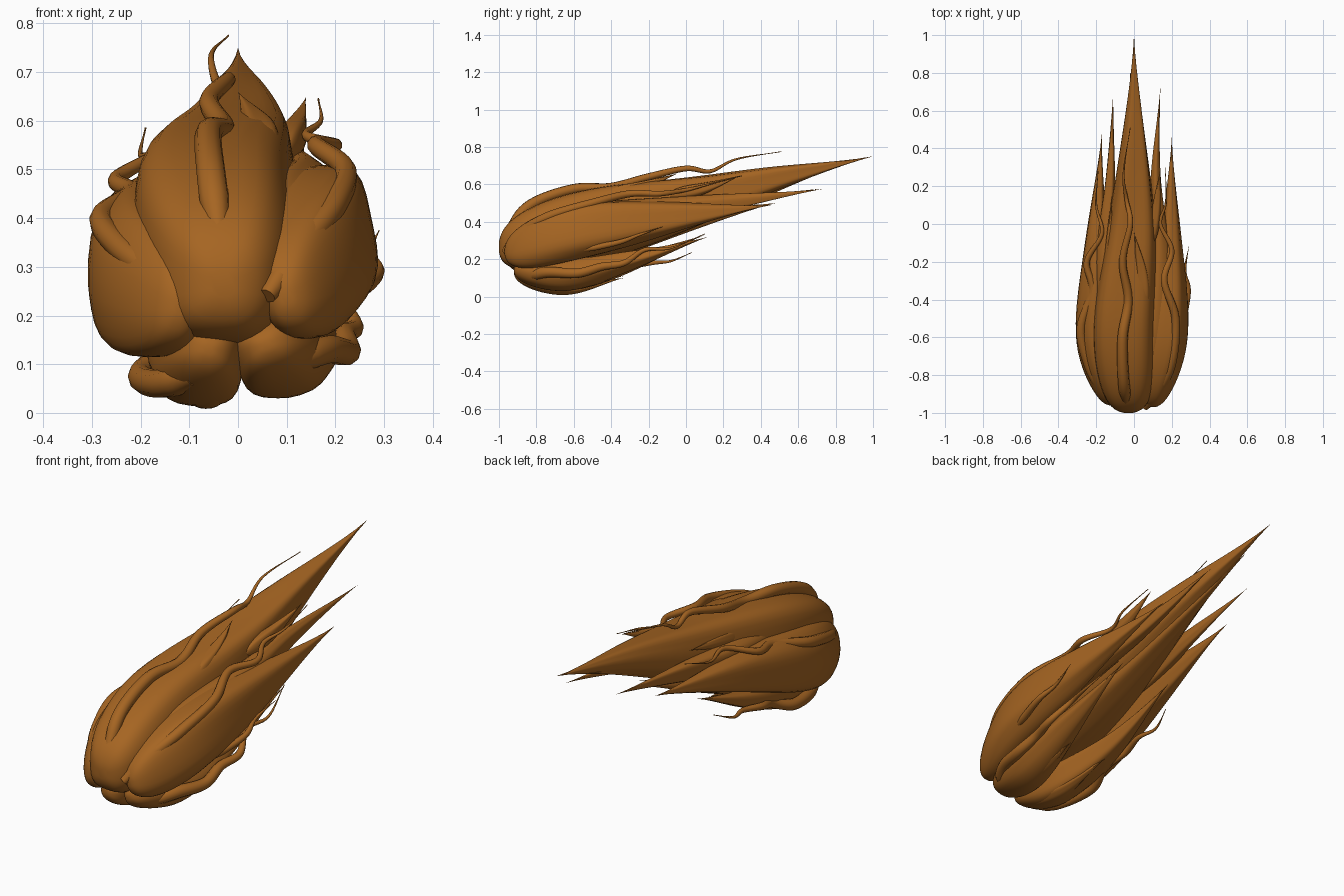
import bpy, bmesh, math
from mathutils import Vector

cube = bpy.data.objects.get("Cube")
if cube:
    bpy.data.objects.remove(cube, do_unlink=True)

brown = bpy.data.materials.new("warm_brown")
brown.use_nodes = True
colour = (0.38, 0.13, 0.016, 1)
brown.diffuse_color = colour
brown.node_tree.nodes["Principled BSDF"].inputs["Base Color"].default_value = colour

SIDES = 32
RINGS = 36


def along(points, u):
    """Smooth curve passing through all the points, u from 0 to 1."""
    points = [Vector(p) for p in points]
    last = len(points) - 1
    i = min(int(u * last), last - 1)
    f = u * last - i
    b, c = points[i], points[i + 1]
    a = points[i - 1] if i > 0 else b * 2 - c
    d = points[i + 2] if i + 2 <= last else c * 2 - b
    return b + (c - a) * (f / 2) + (a * 2 - b * 5 + c * 4 - d) * (f * f / 2) \
        + (b * 3 - a - c * 3 + d) * (f ** 3 / 2)


def swell(t, blunt, taper):
    """Thickness along a lock: rounded root, long pointed tip, peak of one."""
    peak = blunt / (blunt + taper)
    return (t ** blunt * (1 - t) ** taper) / (peak ** blunt * (1 - peak) ** taper)


def finish(obj):
    bpy.ops.object.select_all(action='DESELECT')
    obj.select_set(True)
    bpy.context.view_layer.objects.active = obj
    if obj.type == 'CURVE':
        bpy.ops.object.convert(target='MESH')
    bpy.ops.object.shade_smooth_by_angle(angle=math.radians(40))


def lock(name, width, height, *path, blunt=0.42, taper=1.4, lean=0.0, phase=0.0, box=0.8):
    """Tapering lock lofted from softly ridged, slightly boxy sections."""
    bm = bmesh.new()
    rings = []
    root, tip = path[0][1], path[-1][1]
    for k in range(RINGS + 1):
        centre = along(path, (k / RINGS) ** 1.6)
        t = min(max((centre.y - root) / (tip - root), 0.0005), 0.9995)
        size = swell(t, blunt, taper)
        ring = []
        for s in range(SIDES):
            angle = math.tau * s / SIDES
            ridge = 1 + 0.06 * t ** 0.5 * math.cos(5 * angle + 4 * t + phase)
            c, d = math.cos(angle), math.sin(angle)
            x = math.copysign(abs(c) ** box, c) * width * size * ridge
            z = math.copysign(abs(d) ** box, d) * height * size * ridge
            turned = Vector((x * math.cos(lean) - z * math.sin(lean), 0,
                             x * math.sin(lean) + z * math.cos(lean)))
            ring.append(bm.verts.new(centre + turned))
        rings.append(ring)
    for low, high in zip(rings, rings[1:]):
        for s in range(SIDES):
            n = (s + 1) % SIDES
            bm.faces.new((low[s], low[n], high[n], high[s]))
    bm.faces.new(rings[0])
    bm.faces.new(rings[-1])
    bmesh.ops.recalc_face_normals(bm, faces=bm.faces)
    mesh = bpy.data.meshes.new(name)
    bm.to_mesh(mesh)
    bm.free()
    mesh.materials.append(brown)
    obj = bpy.data.objects.new(name, mesh)
    bpy.context.collection.objects.link(obj)
    finish(obj)


def strand(name, radius, *path):
    """Thin wavy strand, narrowed at the root and pointed at the tip."""
    curve = bpy.data.curves.new(name, 'CURVE')
    curve.dimensions = '3D'
    curve.bevel_depth = radius
    curve.bevel_resolution = 3
    curve.use_fill_caps = True
    spline = curve.splines.new('POLY')
    steps = 8 * (len(path) - 1)
    spline.points.add(steps)
    for k, point in enumerate(spline.points):
        u = k / steps
        point.co = (*along(path, u), 1)
        point.radius = max(0.06, min(0.6 + 5 * u, 1 - u ** 1.4))
    curve.materials.append(brown)
    obj = bpy.data.objects.new(name, curve)
    bpy.context.collection.objects.link(obj)
    finish(obj)


# Main lock and the core beneath it
lock("main_lock", 0.17, 0.19, (-0.03, -1, 0.265), (-0.05, -0.55, 0.38),
     (-0.01, 0, 0.5), (0, 0.5, 0.635), (0, 1, 0.75), blunt=0.38, taper=1.4, box=0.7)
lock("core_lock", 0.11, 0.11, (0, -0.88, 0.23), (0, -0.4, 0.32),
     (0, 0.1, 0.46), (-0.02, 0.8, 0.69), phase=2)

# Side locks
lock("left_side_lock", 0.098, 0.148, (0.1, -0.97, 0.24), (0.18, -0.6, 0.345),
     (0.195, -0.1, 0.42), (0.2, 0.46, 0.49), lean=0.15, phase=1)
lock("right_side_lock", 0.1, 0.15, (-0.12, -0.96, 0.22), (-0.205, -0.6, 0.285),
     (-0.2, -0.1, 0.395), (-0.17, 0.48, 0.5), lean=-0.12, phase=3)
lock("left_back_lock", 0.055, 0.09, (0.1, -0.75, 0.39), (0.14, -0.2, 0.44),
     (0.115, 0.25, 0.505), (0.14, 0.73, 0.575), phase=2)
lock("right_back_lock", 0.055, 0.09, (-0.1, -0.75, 0.39), (-0.15, -0.2, 0.44),
     (-0.125, 0.25, 0.505), (-0.11, 0.7, 0.575), phase=4)

# Lower locks
lock("left_lower_lock", 0.095, 0.08, (0.06, -0.92, 0.14), (0.105, -0.62, 0.115),
     (0.14, -0.3, 0.19), (0.17, 0.12, 0.32), lean=0.35)
lock("right_lower_lock", 0.09, 0.085, (-0.06, -0.92, 0.13), (-0.085, -0.65, 0.1),
     (-0.13, -0.3, 0.18), (-0.13, 0.1, 0.33), lean=-0.2, phase=2)
lock("left_under_lock", 0.05, 0.04, (0.07, -0.8, 0.09), (0.1, -0.55, 0.075),
     (0.11, -0.33, 0.11))
lock("right_under_lock", 0.05, 0.045, (-0.06, -0.85, 0.08), (-0.07, -0.6, 0.05),
     (-0.1, -0.33, 0.1))

# Small loose tips
lock("crown_tip", 0.035, 0.035, (0.06, -0.45, 0.54), (0.04, -0.25, 0.585),
     (0, -0.04, 0.66), blunt=0.6)
lock("left_upper_tip", 0.025, 0.035, (0.1, -0.1, 0.54), (0.12, 0.1, 0.58),
     (0.14, 0.3, 0.65), blunt=0.6)
lock("right_upper_tip", 0.03, 0.05, (-0.12, -0.5, 0.49), (-0.13, -0.2, 0.52),
     (-0.12, 0.15, 0.58), blunt=0.6)

# Wavy strands
strand("left_outer_strand", 0.018, (0.25, -0.55, 0.25), (0.287, -0.36, 0.29),
       (0.27, -0.25, 0.33), (0.29, -0.12, 0.375))
strand("top_strand", 0.032, (-0.035, -0.96, 0.34), (-0.055, -0.83, 0.49),
       (-0.06, -0.6, 0.575), (-0.03, -0.4, 0.585), (-0.06, -0.2, 0.64),
       (-0.02, 0, 0.685), (-0.04, 0.13, 0.67), (-0.055, 0.27, 0.735), (-0.02, 0.51, 0.775))
strand("left_strand", 0.03, (0.06, -0.97, 0.24), (0.13, -0.88, 0.34),
       (0.2, -0.73, 0.43), (0.22, -0.5, 0.5), (0.16, -0.3, 0.55),
       (0.2, -0.14, 0.55), (0.14, 0, 0.57), (0.17, 0.12, 0.6), (0.165, 0.3, 0.645))
strand("right_strand", 0.03, (-0.16, -0.9, 0.28), (-0.24, -0.74, 0.34),
       (-0.28, -0.55, 0.4), (-0.22, -0.35, 0.45), (-0.25, -0.2, 0.48),
       (-0.17, -0.05, 0.53), (-0.2, 0.1, 0.53), (-0.19, 0.28, 0.585))
strand("left_lower_strand", 0.032, (0.1, -0.85, 0.105), (0.18, -0.74, 0.13),
       (0.225, -0.58, 0.125), (0.22, -0.45, 0.16), (0.24, -0.33, 0.18),
       (0.2, -0.22, 0.25), (0.22, -0.08, 0.26), (0.18, 0.1, 0.335))
strand("right_lower_strand", 0.032, (-0.09, -0.85, 0.075), (-0.16, -0.73, 0.06),
       (-0.2, -0.55, 0.075), (-0.17, -0.42, 0.12), (-0.2, -0.3, 0.16),
       (-0.18, -0.18, 0.18), (-0.2, -0.08, 0.19), (-0.17, 0.03, 0.235))
